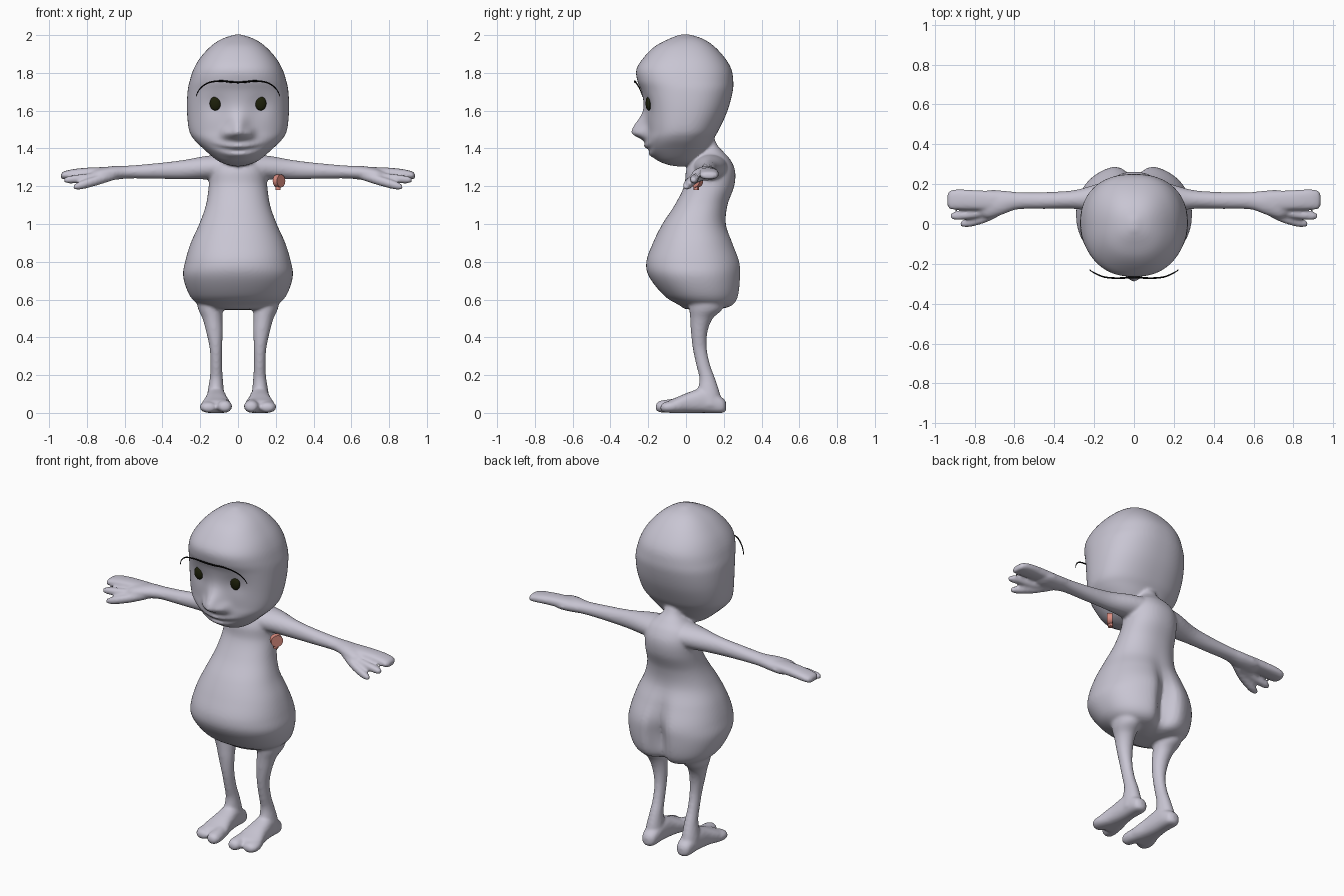
import bpy, bmesh, math
from mathutils import Vector, Matrix


def material(name, rgb):
    m = bpy.data.materials.new(name)
    m.diffuse_color = (*rgb, 1)
    return m


SKIN = material("pale_lavender", (0.58, 0.56, 0.65))
DARK = material("eye_dark_olive", (0.012, 0.014, 0.003))
BLACK = material("brow_black", (0.003, 0.003, 0.003))
PINK = material("salmon_pink", (0.72, 0.27, 0.22))


def catmull(rows, steps):
    out = []
    for i in range(len(rows) - 1):
        p = [rows[max(0, min(len(rows) - 1, i + k))] for k in (-1, 0, 1, 2)]
        for s in range(steps):
            t = s / steps
            out.append([0.5 * (2 * b + (c - a) * t + (2 * a - 5 * b + 4 * c - d) * t * t
                               + (3 * b - a - 3 * c + d) * t ** 3) for a, b, c, d in zip(*p)])
    return out + [list(rows[-1])]


def loft(bm, rows, axis, power=2.0, n=32, steps=5, side=1, deform=None):
    """Rows are (x, y, z, half_u, half_v); rings lie across the given axis."""
    u, v = {'x': ((0, 1, 0), (0, 0, 1)), 'y': ((1, 0, 0), (0, 0, 1)),
            'z': ((1, 0, 0), (0, 1, 0))}[axis]
    u, v = Vector(u), Vector(v)
    rings = []
    for x, y, z, ru, rv in catmull(rows, steps):
        ring = []
        for k in range(n):
            a = 2 * math.pi * k / n
            c, s = math.cos(a), math.sin(a)
            p = Vector((x, y, z))
            p += u * max(ru, 0.002) * math.copysign(abs(c) ** (2 / power), c)
            p += v * max(rv, 0.002) * math.copysign(abs(s) ** (2 / power), s)
            if deform:
                p = deform(p, s)
            p.x *= side
            p.z = max(p.z, 0)
            ring.append(bm.verts.new(p))
        rings.append(ring)
    faces = [bm.faces.new(rings[0]), bm.faces.new(rings[-1])]
    for r, q in zip(rings, rings[1:]):
        for k in range(n):
            faces.append(bm.faces.new((r[k], r[(k + 1) % n], q[(k + 1) % n], q[k])))
    bmesh.ops.recalc_face_normals(bm, faces=faces)


def profile(rows):
    """(z, half_width, y_front, y_back) to loft rows."""
    return [(0, (f + b) / 2, z, w, (b - f) / 2) for z, w, f, b in rows]


def bump(d, s):
    return math.exp(-(d / s) ** 2)


def torso_shape(p, s):
    # cleft between the two rear lobes
    if s > 0:
        p.y -= 0.075 * s * bump(p.x, 0.055) * bump(p.z - 0.68, 0.19)
    return p


def face_shape(p, s):
    # nose, lips and shallow eye sockets
    if s < 0:
        x, z = p.x, p.z
        dz = z - 1.485
        p.y -= 0.085 * bump(x, 0.052) * bump(dz, 0.085 if dz > 0 else 0.035)
        p.y -= 0.025 * (bump(x - 0.06, 0.03) + bump(x + 0.06, 0.03)) * bump(z - 1.48, 0.03)
        m = z - (1.39 + 1.3 * x * x)
        p.y -= bump(x, 0.095) * (0.018 * bump(m - 0.02, 0.016) + 0.018 * bump(m + 0.022, 0.018)
                                 - 0.012 * bump(m, 0.01))
        p.y += 0.012 * bump(abs(x) - 0.12, 0.06) * bump(z - 1.63, 0.06)
    return p


def finish(name, bm, mat):
    me = bpy.data.meshes.new(name)
    bm.to_mesh(me)
    bm.free()
    me.materials.append(mat)
    me.shade_smooth()
    ob = bpy.data.objects.new(name, me)
    bpy.context.collection.objects.link(ob)
    return ob


skin = bmesh.new()

# Pear-shaped torso with neck
loft(skin, profile([
    (.545, .02, .10, .14), (.55, .13, 0, .20), (.57, .20, -.035, .26), (.62, .255, -.115, .29),
    (.72, .29, -.195, .30), (.80, .28, -.21, .295), (.90, .25, -.175, .255),
    (1.0, .205, -.125, .215), (1.1, .17, -.06, .22), (1.2, .155, -.01, .255),
    (1.28, .15, 0, .26), (1.34, .13, .03, .235), (1.38, .08, .06, .20),
    (1.42, .05, .065, .165), (1.5, .05, .04, .13)]), 'z', 2.2, 64, 6, deform=torso_shape)

# Egg-shaped head
loft(skin, profile([
    (1.305, .01, -.05, -.01), (1.315, .06, -.10, .03), (1.34, .115, -.155, .065),
    (1.40, .185, -.2, .115), (1.45, .235, -.208, .145), (1.5, .26, -.205, .175),
    (1.6, .27, -.215, .22), (1.7, .267, -.235, .247), (1.76, .255, -.258, .25),
    (1.82, .235, -.262, .24), (1.88, .20, -.225, .205), (1.94, .145, -.165, .15),
    (1.98, .085, -.09, .09), (2.003, .015, -.03, .02)]), 'z', 2.35, 128, 9, deform=face_shape)

for side in (1, -1):
    # Arm and palm
    loft(skin, [(.06, .13, 1.30, .10, .07), (.17, .13, 1.298, .075, .062),
                (.30, .123, 1.287, .047, .05), (.45, .118, 1.28, .042, .04),
                (.58, .117, 1.275, .043, .034), (.66, .108, 1.27, .06, .037),
                (.73, .10, 1.263, .07, .033), (.77, .10, 1.26, .055, .022)], 'x', side=side)
    # Joined outer fingers, forefinger, thumb
    loft(skin, [(.68, .115, 1.272, .05, .03), (.80, .12, 1.27, .05, .028),
                (.88, .123, 1.264, .051, .025), (.925, .121, 1.257, .046, .02),
                (.937, .12, 1.254, .025, .01)], 'x', 2.5, side=side)
    loft(skin, [(.68, .075, 1.25, .025, .025), (.80, .05, 1.243, .022, .024),
                (.89, .042, 1.235, .022, .02), (.92, .04, 1.232, .012, .012)], 'x', side=side)
    loft(skin, [(.65, .08, 1.26, .025, .025), (.74, .035, 1.232, .026, .026),
                (.83, .008, 1.206, .024, .023), (.872, 0, 1.195, .012, .012)], 'x', side=side)
    # Bent leg
    loft(skin, [(.145, .11, .62, .08, .10), (.145, .105, .55, .066, .088),
                (.135, .082, .50, .053, .06), (.125, .07, .43, .044, .044),
                (.117, .073, .34, .033, .037), (.115, .092, .25, .031, .037),
                (.115, .113, .18, .035, .042), (.118, .12, .10, .045, .06),
                (.118, .125, .04, .05, .06)], 'z', side=side)
    # Foot and its two toes
    loft(skin, [(.115, .213, .035, .015, .02), (.115, .19, .04, .042, .042),
                (.115, .10, .065, .052, .065), (.115, .02, .055, .062, .056),
                (.115, -.05, .04, .078, .042), (.115, -.09, .033, .072, .033),
                (.115, -.105, .03, .05, .02)], 'y', 2.4, side=side)
    loft(skin, [(.085, -.03, .04, .04, .04), (.073, -.09, .036, .04, .036),
                (.07, -.14, .033, .036, .03), (.07, -.16, .03, .018, .015)], 'y', side=side)
    loft(skin, [(.14, -.02, .038, .045, .038), (.155, -.08, .032, .048, .032),
                (.155, -.118, .029, .04, .026), (.155, -.135, .027, .02, .013)], 'y', side=side)

# Fuse the parts into one smooth figure
body = finish("figure_body", skin, SKIN)
fuse = body.modifiers.new("fuse", 'REMESH')
fuse.mode = 'VOXEL'
fuse.voxel_size = 0.0085
fuse.use_smooth_shade = True
relax = body.modifiers.new("relax", 'SMOOTH')
relax.factor = 0.5
relax.iterations = 5

# Oval eyes
for side, label in ((1, "left"), (-1, "right")):
    bm = bmesh.new()
    bmesh.ops.create_uvsphere(bm, u_segments=24, v_segments=16, radius=1,
                              matrix=Matrix.Translation((side * .12, -.198, 1.638))
                              @ Matrix.Diagonal((.03, .016, .037, 1)))
    finish(label + "_eye", bm, DARK)

# Single brow strand floating in front of the forehead
half = [(.222, -.23, 1.675), (.212, -.238, 1.70), (.19, -.25, 1.727), (.15, -.266, 1.75),
        (.09, -.272, 1.757), (.04, -.27, 1.752)]
pts = catmull(half + [(0, -.268, 1.75)] + [(-x, y, z) for x, y, z in half[::-1]], 4)
cu = bpy.data.curves.new("brow", 'CURVE')
cu.dimensions = '3D'
cu.bevel_depth = 0.005
cu.bevel_resolution = 1
cu.use_fill_caps = True
sp = cu.splines.new('POLY')
sp.points.add(len(pts) - 1)
for i, (pt, q) in enumerate(zip(sp.points, pts)):
    pt.co = (*q, 1)
    pt.radius = 0.35 + 0.65 * math.sin(math.pi * i / (len(pts) - 1))
cu.materials.append(BLACK)
bpy.context.collection.objects.link(bpy.data.objects.new("brow", cu))

# Small pink knob under the arm: a short drum with a stem
bm = bmesh.new()
turn = Matrix.Rotation(math.radians(50), 4, 'Z') @ Matrix.Rotation(math.radians(90), 4, 'X')
bmesh.ops.create_cone(bm, cap_ends=True, segments=20, radius1=.034, radius2=.034, depth=.03,
                      matrix=Matrix.Translation((.217, .055, 1.228)) @ turn)
bmesh.ops.create_cone(bm, cap_ends=True, segments=12, radius1=.014, radius2=.014, depth=.03,
                      matrix=Matrix.Translation((.212, .055, 1.195)))
knob = finish("pink_knob", bm, PINK)
bpy.context.view_layer.objects.active = knob
knob.select_set(True)
bpy.ops.object.shade_smooth_by_angle()
